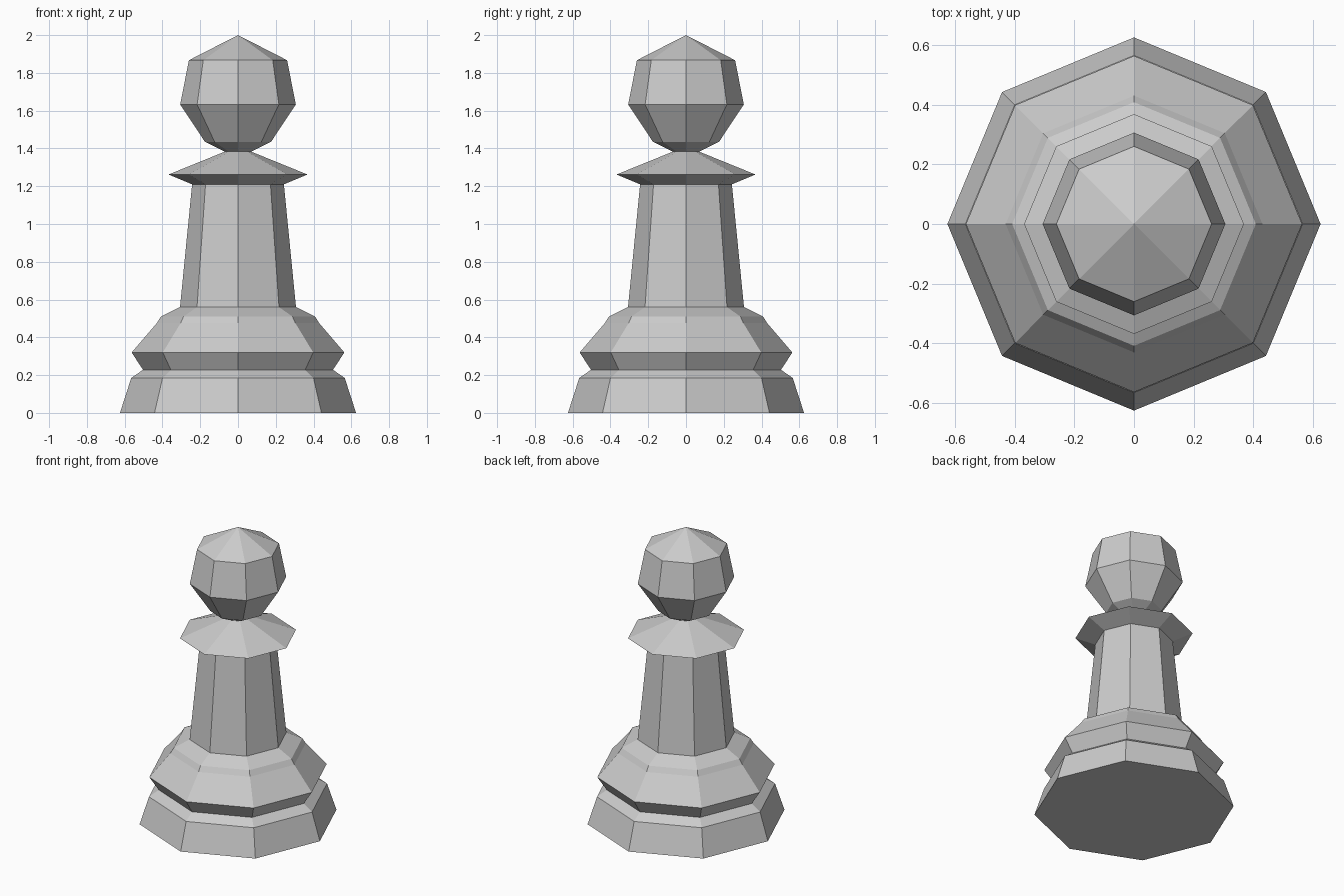
import bpy
import bmesh
from math import tau

if "Cube" in bpy.data.objects:
    bpy.data.objects.remove(bpy.data.objects["Cube"])

SIDES = 8

# Half outline (radius, height), from the centre of the foot to the tip of the head
profile = [
    (0, 0), (0.625, 0), (0.565, 0.185),        # foot
    (0.503, 0.228), (0.563, 0.32),             # groove and flared rim
    (0.43, 0.475), (0.408, 0.51),              # sloping shoulder
    (0.307, 0.56), (0.243, 1.21),              # stem
    (0.368, 1.262), (0.07, 1.383),             # collar
    (0.175, 1.435), (0.306, 1.633),            # head, lower half
    (0.26, 1.867), (0, 2.0),                   # head, upper half
]

# Turn the outline around z with eight flat sides, corners on the axes
bm = bmesh.new()
verts = [bm.verts.new((r, 0, z)) for r, z in profile]
edges = [bm.edges.new(pair) for pair in zip(verts, verts[1:])]
bmesh.ops.spin(bm, geom=verts + edges, cent=(0, 0, 0), axis=(0, 0, 1),
               angle=tau, steps=SIDES, use_duplicate=False)
bmesh.ops.remove_doubles(bm, verts=bm.verts[:], dist=0.0005)

# Merge the underside into one flat octagon
bottom = [f for f in bm.faces if all(v.co.z < 0.001 for v in f.verts)]
bmesh.ops.dissolve_faces(bm, faces=bottom, use_verts=True)
bmesh.ops.recalc_face_normals(bm, faces=bm.faces[:])

mesh = bpy.data.meshes.new("chess_pawn")
bm.to_mesh(mesh)
bm.free()
pawn = bpy.data.objects.new("chess_pawn", mesh)
bpy.context.collection.objects.link(pawn)
